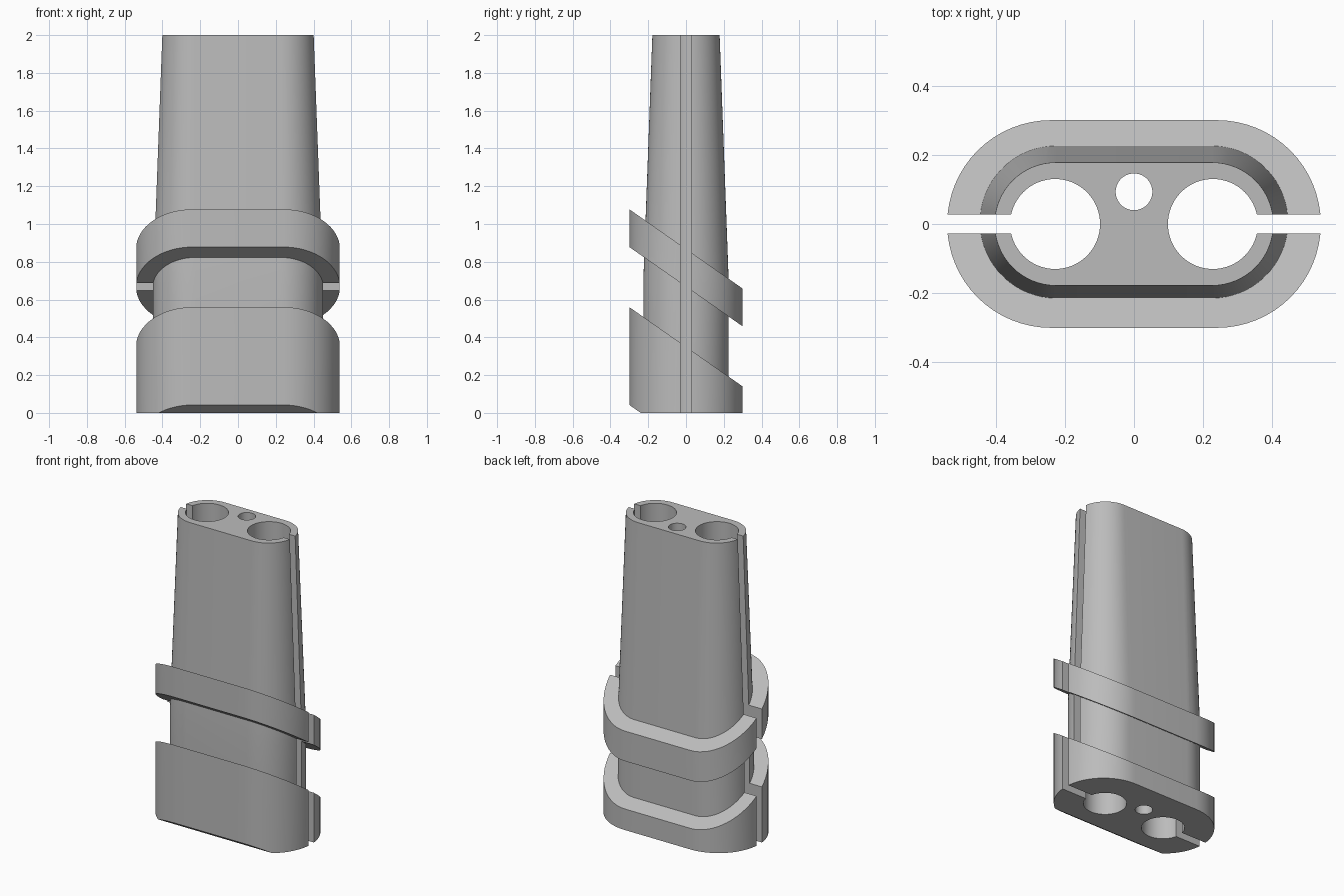
import bpy, bmesh, math
from mathutils import Vector

cube = bpy.data.objects.get("Cube")
if cube:
    bpy.data.objects.remove(cube, do_unlink=True)

HEIGHT = 2.0
PITCH = 0.518          # rise between neighbouring ramps
SLOPE = 0.7            # ramps drop towards the back

grey = bpy.data.materials.new("grey")
grey.use_nodes = True
colour = (0.5, 0.5, 0.5, 1)
grey.diffuse_color = colour
grey.node_tree.nodes["Principled BSDF"].inputs["Base Color"].default_value = colour


def stadium(half_straight, radius, steps=32):
    """Outline of two half circles joined by straight sides."""
    points = []
    for side in (1, -1):
        for i in range(steps + 1):
            a = math.pi * (i / steps - 0.5)
            points.append((side * (half_straight + radius * math.cos(a)),
                           side * radius * math.sin(a)))
    return points


def circle(x, y, radius, steps=64):
    return [(x + radius * math.cos(2 * math.pi * i / steps),
             y + radius * math.sin(2 * math.pi * i / steps)) for i in range(steps)]


def loft(name, sections, cuts=()):
    """Solid through (z, outline) sections; cuts are (z at y=0, keep_below)."""
    bm = bmesh.new()
    rings = [[bm.verts.new((x, y, z)) for x, y in outline] for z, outline in sections]
    count = len(rings[0])
    bm.faces.new(rings[0][::-1])
    bm.faces.new(rings[-1])
    for low, high in zip(rings, rings[1:]):
        for i in range(count):
            j = (i + 1) % count
            bm.faces.new((low[i], low[j], high[j], high[i]))
    for z, keep_below in cuts:
        normal = Vector((0, SLOPE, 1)) * (1 if keep_below else -1)
        bmesh.ops.bisect_plane(bm, geom=bm.verts[:] + bm.edges[:] + bm.faces[:],
                               plane_co=(0, 0, z), plane_no=normal, clear_outer=True)
        bmesh.ops.holes_fill(bm, edges=[e for e in bm.edges if e.is_boundary], sides=0)
    bmesh.ops.recalc_face_normals(bm, faces=bm.faces[:])
    mesh = bpy.data.meshes.new(name)
    bm.to_mesh(mesh)
    bm.free()
    mesh.materials.append(grey)
    obj = bpy.data.objects.new(name, mesh)
    bpy.context.collection.objects.link(obj)
    return obj


def combine(target, other, operation):
    """Apply a boolean and drop the helper."""
    mod = target.modifiers.new(operation, 'BOOLEAN')
    mod.operation = operation
    mod.solver = 'EXACT'
    mod.object = other
    bpy.context.view_layer.objects.active = target
    bpy.ops.object.modifier_apply(modifier=mod.name)
    bpy.data.objects.remove(other, do_unlink=True)


# Tapered core
body = loft("grip_body", [(0, stadium(0.225, 0.226)),
                          (0.7, stadium(0.225, 0.226)),
                          (HEIGHT, stadium(0.225, 0.178))])

# Sloping base collar and upper band
flange = stadium(0.24, 0.3)
base = loft("base_collar", [(0, flange), (1.5, flange)],
            [(0.35, True), (0.35 - PITCH, False)])
band = loft("upper_band", [(0, flange), (1.5, flange)],
            [(0.35 + PITCH, True), (0.668, False)])
combine(body, base, 'UNION')
combine(body, band, 'UNION')

# Through holes and the slots that open the large holes to the ends
outlines = [circle(0, 0.093, 0.053)]
for side in (-1, 1):
    outlines.append(circle(side * 0.228, 0, 0.13))
    near, far = sorted((side * 0.25, side * 0.7))
    outlines.append([(near, -0.028), (far, -0.028), (far, 0.028), (near, 0.028)])
for outline in outlines:
    cutter = loft("cutter", [(-0.2, outline), (HEIGHT + 0.2, outline)])
    cutter.hide_render = True
    combine(body, cutter, 'DIFFERENCE')

# Smooth round walls, crisp edges
bpy.ops.object.select_all(action='DESELECT')
body.select_set(True)
bpy.context.view_layer.objects.active = body
bpy.ops.object.shade_smooth_by_angle(angle=math.radians(25))
